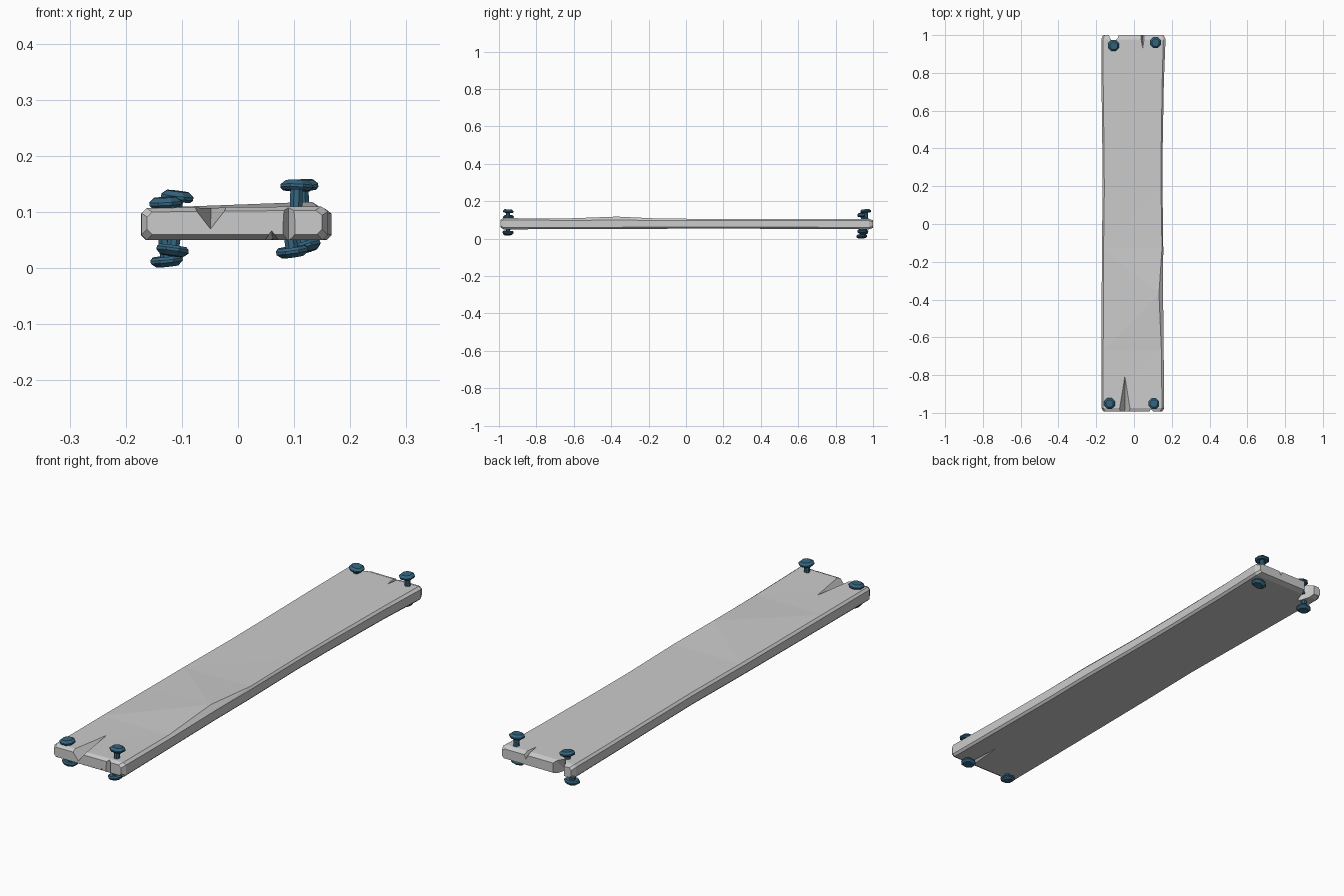
import bpy, bmesh
from math import radians, cos, sin, pi
from mathutils import Vector, Matrix

if "Cube" in bpy.data.objects:
    bpy.data.objects.remove(bpy.data.objects["Cube"])


def make_object(name, bm):
    bmesh.ops.recalc_face_normals(bm, faces=bm.faces)
    mesh = bpy.data.meshes.new(name)
    bm.to_mesh(mesh)
    bm.free()
    ob = bpy.data.objects.new(name, mesh)
    bpy.context.collection.objects.link(ob)
    return ob


def loft(bm, rings):
    loops = [[bm.verts.new(p) for p in r] for r in rings]
    n = len(loops[0])
    for a, b in zip(loops, loops[1:]):
        for i in range(n):
            j = (i + 1) % n
            bm.faces.new((a[i], a[j], b[j], b[i]))
    bm.faces.new(loops[0])
    bm.faces.new(loops[-1][::-1])


# Plank: chamfered cross-sections lofted along y
# y, left x, right x, bottom z, left top z, right top z, right chamfer
sections = [
    (-0.992, -0.162, 0.150, 0.060, 0.100, 0.103, 0.012),
    (-0.975, -0.172, 0.160, 0.050, 0.107, 0.110, 0.012),
    (-0.67, -0.172, 0.157, 0.051, 0.107, 0.107, 0.012),
    (-0.37, -0.171, 0.154, 0.052, 0.106, 0.118, 0.022),
    (-0.13, -0.170, 0.155, 0.053, 0.106, 0.107, 0.007),
    (0.18, -0.166, 0.151, 0.054, 0.106, 0.106, 0.008),
    (0.42, -0.168, 0.152, 0.053, 0.106, 0.106, 0.008),
    (0.75, -0.172, 0.158, 0.052, 0.106, 0.106, 0.009),
    (0.978, -0.173, 0.167, 0.050, 0.106, 0.106, 0.012),
    (1.0, -0.165, 0.157, 0.058, 0.099, 0.098, 0.012),
]
rings = []
for y, xl, xr, zb, tl, tr, c in sections:
    k = 0.009
    rings.append([(xl + k, y, zb), (xr - k, y, zb), (xr, y, zb + k),
                  (xr, y, 0.099 if c > 0.02 else tr - k), (xr - c, y, tr),
                  (xl + k, y, tl), (xl, y, tl - k), (xl, y, zb + k)])
bm = bmesh.new()
loft(bm, rings)
bmesh.ops.triangulate(bm, faces=bm.faces)
plank = make_object("plank", bm)

# Splits in the plank ends, cut with wedges
cut = bmesh.new()


def hull(points):
    verts = [cut.verts.new(p) for p in points]
    bmesh.ops.convex_hull(cut, input=verts)


def surface_split(xl, xr, end, apex_x, apex_y, z_surface, z_deep):
    apex = Vector((apex_x, apex_y, z_surface))
    s = 1 + 0.03 / abs(end - apex_y)
    base = [(xl, end, z_surface), (xr, end, z_surface), ((xl + xr) / 2, end, z_deep)]
    hull([apex] + [apex + (Vector(p) - apex) * s for p in base])


def through_split(xl, xr, end, apex_x, top_y, bottom_y):
    out = end + (0.02 if end > 0 else -0.02)
    hull([(xl, out, 0.02), (xr, out, 0.02), (apex_x, bottom_y, 0.02),
          (xl, out, 0.14), (xr, out, 0.14), (apex_x, top_y, 0.14)])


surface_split(-0.080, -0.018, -0.99, -0.048, -0.79, 0.110, 0.070)
surface_split(0.045, 0.075, -0.99, 0.062, -0.77, 0.047, 0.066)
surface_split(0.033, 0.058, 1.0, 0.046, 0.92, 0.109, 0.080)
through_split(0.072, 0.112, -0.992, 0.090, -0.983, -0.970)
through_split(-0.138, -0.075, 1.0, -0.108, 0.975, 0.91)
cutter = make_object("split_cutter", cut)
cutter.hide_render = True
mod = plank.modifiers.new("splits", 'BOOLEAN')
mod.operation = 'DIFFERENCE'
mod.solver = 'EXACT'
mod.object = cutter
bpy.context.view_layer.objects.active = plank
bpy.ops.object.modifier_apply(modifier=mod.name)
bpy.data.objects.remove(cutter)

# Blue nails: eight-sided shank and bevelled head
blue = bpy.data.materials.new("blue_metal")
blue.diffuse_color = (0.035, 0.13, 0.21, 1)
blue.use_nodes = True
blue.node_tree.nodes["Principled BSDF"].inputs["Base Color"].default_value = blue.diffuse_color
PROFILE = [(0.012, -0.065), (0.012, -0.017), (0.026, -0.018),
           (0.031, -0.013), (0.031, -0.008), (0.021, 0.0)]


def nail(name, x, y, z, up, tilt_x, tilt_y):
    bm = bmesh.new()
    loft(bm, [[(r * cos(pi * (i + .5) / 4), r * sin(pi * (i + .5) / 4), h)
               for i in range(8)] for r, h in PROFILE])
    flip = Matrix.Identity(4) if up else Matrix.Rotation(pi, 4, 'X')
    bm.transform(Matrix.Translation((x, y, z)) @ Matrix.Rotation(radians(tilt_x), 4, 'X')
                 @ Matrix.Rotation(radians(tilt_y), 4, 'Y') @ flip)
    make_object(name, bm).data.materials.append(blue)


nail("top_nail_front_left", -0.130, -0.950, 0.126, True, 3, -3)
nail("top_nail_front_right", 0.105, -0.950, 0.156, True, -4, 2)
nail("top_nail_back_left", -0.107, 0.944, 0.137, True, 3, 7)
nail("top_nail_back_right", 0.114, 0.960, 0.157, True, 4, -2)
nail("bottom_nail_front_left", -0.118, -0.952, 0.022, False, -3, 8)
nail("bottom_nail_front_right", 0.098, -0.950, 0.020, False, 4, -8)
nail("bottom_nail_back_left", -0.126, 0.940, 0.003, False, 3, -6)
nail("bottom_nail_back_right", 0.122, 0.945, 0.028, False, -4, -17)
